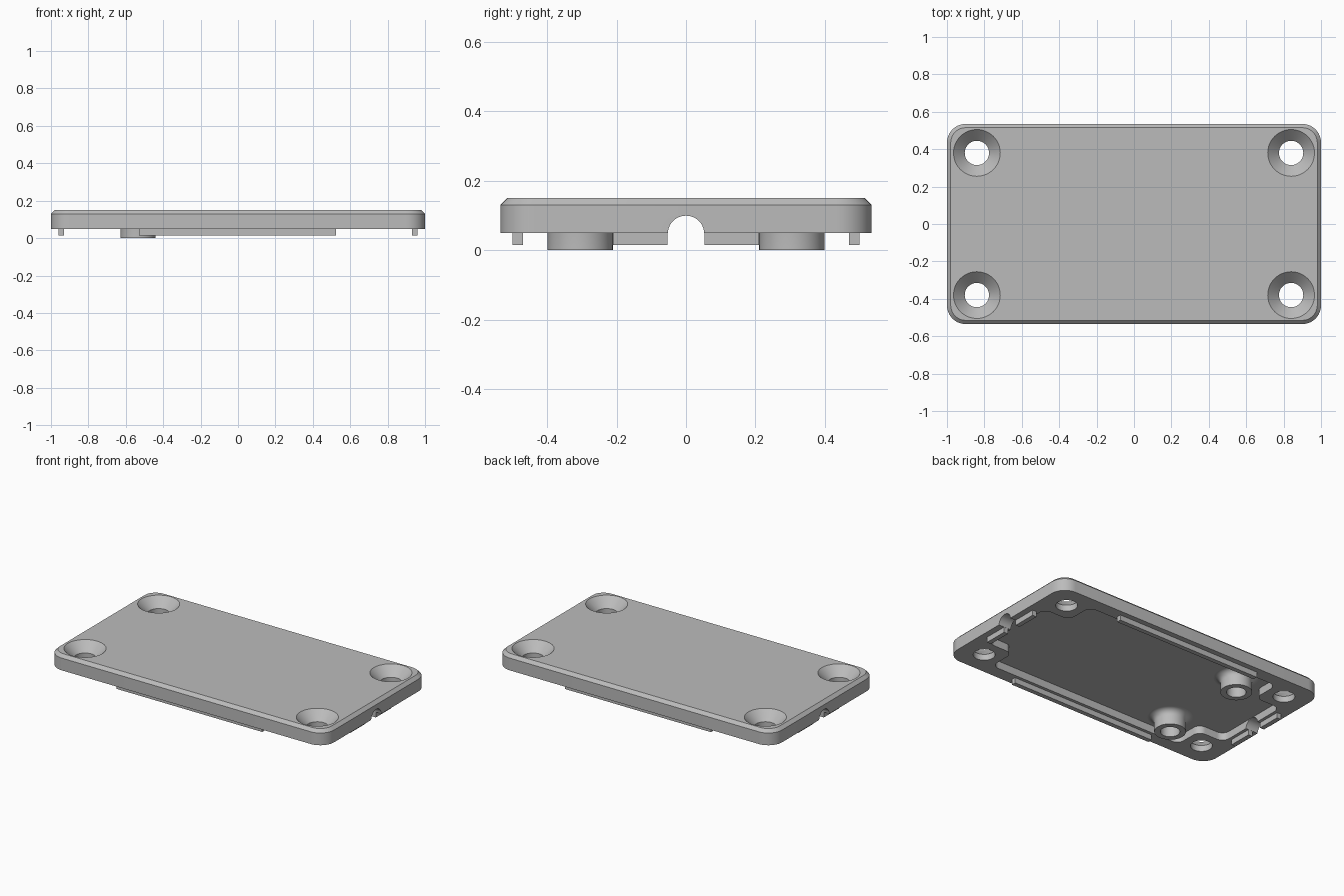
import bpy, bmesh, math
from mathutils import Vector

if "Cube" in bpy.data.objects:
    bpy.data.objects.remove(bpy.data.objects["Cube"])

grey = bpy.data.materials.new("grey_plastic")
grey.diffuse_color = (0.5, 0.5, 0.5, 1)
grey.use_nodes = True
grey.node_tree.nodes["Principled BSDF"].inputs["Base Color"].default_value = grey.diffuse_color


def make(name, bm):
    bmesh.ops.recalc_face_normals(bm, faces=bm.faces)
    me = bpy.data.meshes.new(name)
    bm.to_mesh(me)
    bm.free()
    me.materials.append(grey)
    ob = bpy.data.objects.new(name, me)
    bpy.context.collection.objects.link(ob)
    return ob


def select(ob):
    bpy.ops.object.select_all(action='DESELECT')
    ob.select_set(True)
    bpy.context.view_layer.objects.active = ob


def smooth(ob):
    select(ob)
    bpy.ops.object.shade_smooth_by_angle(angle=math.radians(30))


def rounded(points, r, n=10):
    """Polygon outline with every corner rounded to radius r (right angles)."""
    out = []
    for i, p in enumerate(points):
        p = Vector(p)
        a = (Vector(points[i - 1]) - p).normalized() * r
        b = (Vector(points[(i + 1) % len(points)]) - p).normalized() * r
        c = p + a + b
        for k in range(n + 1):
            t = math.pi / 2 * k / n
            out.append(c - b * math.cos(t) - a * math.sin(t))
    return out


def rect(x, y):
    return [(x, -y), (x, y), (-x, y), (-x, -y)]


def loft(name, rings):
    """Skin a list of equal-length 3D rings and cap both ends."""
    bm = bmesh.new()
    vs = [[bm.verts.new(p) for p in ring] for ring in rings]
    n = len(vs[0])
    for lo, hi in zip(vs, vs[1:]):
        for i in range(n):
            j = (i + 1) % n
            bm.faces.new((lo[i], lo[j], hi[j], hi[i]))
    bm.faces.new(vs[0])
    bm.faces.new(vs[-1])
    return make(name, bm)


def at(outline, z):
    return [(p[0], p[1], z) for p in outline]


def circle(r, cx, cy, n=48):
    return [(cx + r * math.cos(2 * math.pi * i / n),
             cy + r * math.sin(2 * math.pi * i / n)) for i in range(n)]


def cut(ob, cutter):
    cutter.hide_render = True
    m = ob.modifiers.new("cut", 'BOOLEAN')
    m.operation = 'DIFFERENCE'
    m.solver = 'EXACT'
    m.object = cutter
    select(ob)
    bpy.ops.object.modifier_apply(modifier=m.name)
    bpy.data.objects.remove(cutter)


# Lid plate with chamfered top edge
outer = rounded(rect(1, 0.535), 0.1)
inner = rounded(rect(0.98, 0.515), 0.08)
lid = loft("lid_plate", [at(outer, 0.05), at(outer, 0.13), at(inner, 0.15)])

# Underside pocket, stepping in around the four screw corners
X, Y, BX, BY = 0.91, 0.45, 0.72, 0.26
q = [(X, BY), (BX, BY), (BX, Y)]
pocket_pts = (q + [(-x, y) for x, y in reversed(q)]
              + [(-x, -y) for x, y in q] + [(x, -y) for x, y in reversed(q)])
pocket = rounded(pocket_pts, 0.05)
cut(lid, loft("pocket_cutter", [at(pocket, 0.0), at(pocket, 0.1)]))

# Countersunk screw holes and cable notches
for sx in (-1, 1):
    for sy in (-1, 1):
        rings = [at(circle(r, sx * 0.84, sy * 0.38), z) for r, z in
                 ((0.065, 0.03), (0.065, 0.09), (0.125, 0.15), (0.145, 0.17))]
        cut(lid, loft("screw_hole_cutter", rings))
    arch = [(0.0525 * math.cos(math.pi * i / 24),
             0.047 + 0.0525 * math.sin(math.pi * i / 24)) for i in range(25)]
    arch += [(-0.0525, 0.0), (0.0525, 0.0)]
    cut(lid, loft("notch_cutter",
                  [[(sx * x, y, z) for y, z in arch] for x in (0.85, 1.1)]))
smooth(lid)


# Locating lips under the rim
def lip(name, x0, x1, y0, y1):
    o = [(x0, y0), (x1, y0), (x1, y1), (x0, y1)]
    loft(name, [at(o, 0.015), at(o, 0.056)])


for s in (-1, 1):
    lip("side_lip", -0.53, 0.525, s * 0.47, s * 0.5)
    for t in (-1, 1):
        lip("end_lip", s * 0.93, s * 0.96, t * 0.053, t * 0.21)

# Hollow standoffs with a filleted base
profile = [(0.058, 0.1), (0.058, 0), (0.094, 0), (0.094, 0.06)]
profile += [(0.134 - 0.04 * math.cos(a), 0.06 + 0.04 * math.sin(a))
            for a in (math.pi / 2 * k / 8 for k in range(1, 9))]
for s in (-1, 1):
    bm = bmesh.new()
    rings = [[bm.verts.new((*p, z)) for p in circle(r, -0.535, s * 0.305)]
             for r, z in profile]
    for a, b in zip(rings, rings[1:]):
        for i in range(48):
            j = (i + 1) % 48
            bm.faces.new((a[i], a[j], b[j], b[i]))
    smooth(make("standoff", bm))
